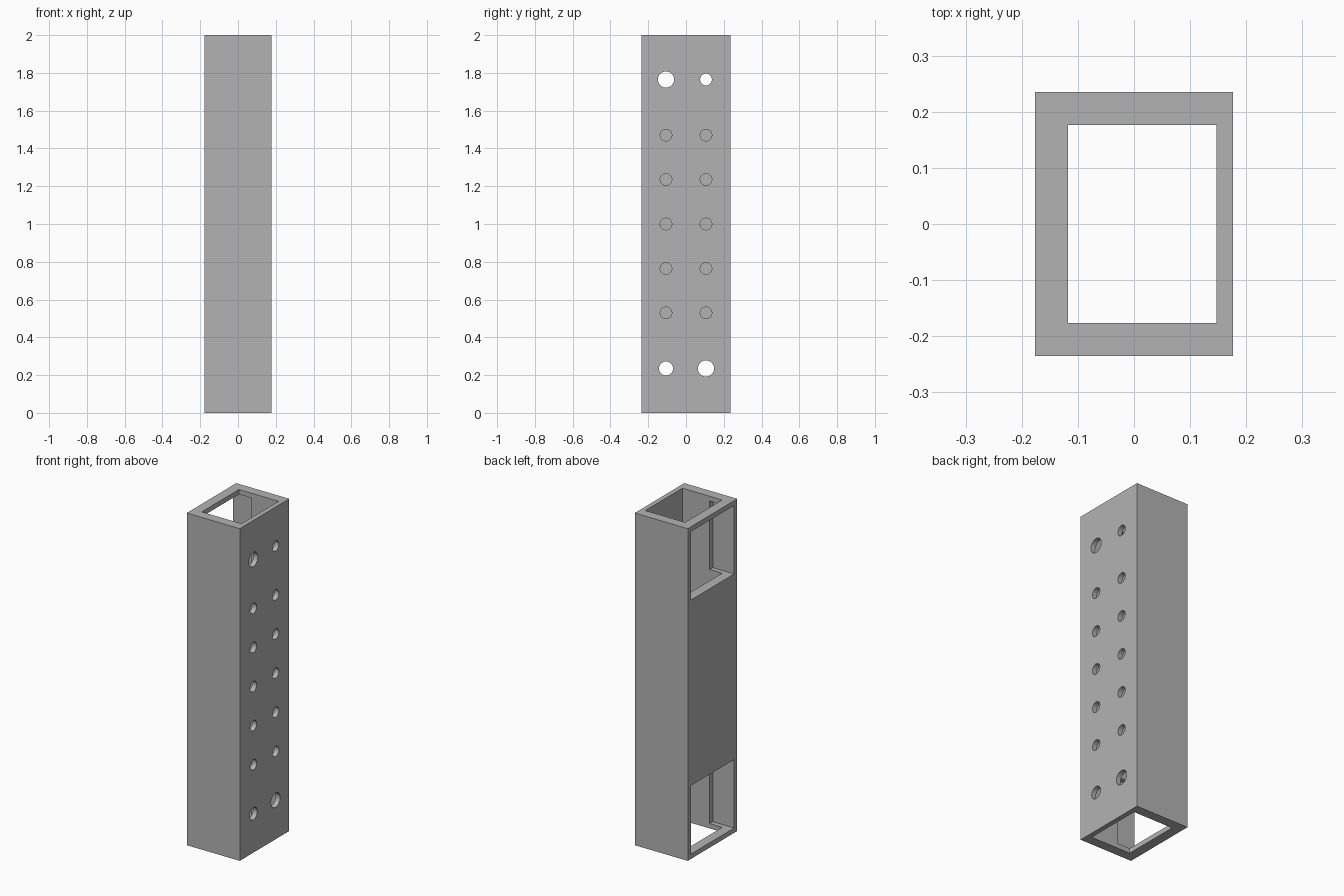
import bpy
import math

cube = bpy.data.objects.get("Cube")
if cube:
    bpy.data.objects.remove(cube, do_unlink=True)

U = 2 / 34                      # design module: the post is 6 x 8 x 34 modules
W, D, H = 6 * U, 8 * U, 34 * U

grey = bpy.data.materials.new("plain grey")
grey.use_nodes = True
colour = (0.45, 0.45, 0.45, 1)
grey.diffuse_color = colour
grey.node_tree.nodes["Principled BSDF"].inputs["Base Color"].default_value = colour


def box(name, x, y, z):
    """Box from (min, max) pairs on each axis."""
    mid = [(a + b) / 2 for a, b in (x, y, z)]
    bpy.ops.mesh.primitive_cube_add(size=1, location=mid)
    ob = bpy.context.object
    ob.name = name
    ob.scale = [b - a for a, b in (x, y, z)]
    bpy.ops.object.transform_apply(location=True, rotation=False, scale=True)
    ob.data.materials.append(grey)
    return ob


def cut(target, cutter):
    """Subtract the cutter, then discard it."""
    cutter.hide_render = True
    mod = target.modifiers.new("cut", 'BOOLEAN')
    mod.operation = 'DIFFERENCE'
    mod.solver = 'EXACT'
    mod.object = cutter
    bpy.context.view_layer.objects.active = target
    bpy.ops.object.modifier_apply(modifier=mod.name)
    bpy.data.objects.remove(cutter, do_unlink=True)


# Outer post
post = box("hollow_post", (-W / 2, W / 2), (-D / 2, D / 2), (0, H))

# Bore through the full height; thinner wall on the drilled side
cut(post, box("bore", (-W / 2 + U, W / 2 - U / 2), (-3 * U, 3 * U), (-U, H + U)))

# Access windows near both ends, wider than the bore so they leave a step
for centre in (4 * U, 30 * U):
    cut(post, box("window", (-W / 2 - U, -W / 2 + 0.142),
                  (-3.5 * U, 3.5 * U), (centre - 3.5 * U, centre + 3.5 * U)))

# Two columns of holes through the thin wall, a few of them larger
large = {(4, -1): 0.037, (4, 1): 0.043, (30, -1): 0.043}
for row in (4, 9, 13, 17, 21, 25, 30):
    for side in (-1, 1):
        bpy.ops.mesh.primitive_cylinder_add(
            vertices=48, radius=large.get((row, side), 0.031), depth=2 * U,
            location=(W / 2 - U / 4, side * 1.8 * U, row * U),
            rotation=(0, math.pi / 2, 0))
        drill = bpy.context.object
        drill.data.materials.append(grey)
        cut(post, drill)

# Smooth hole walls, crisp edges
bpy.ops.object.select_all(action='DESELECT')
post.select_set(True)
bpy.context.view_layer.objects.active = post
bpy.ops.object.shade_smooth_by_angle(angle=math.radians(30))
